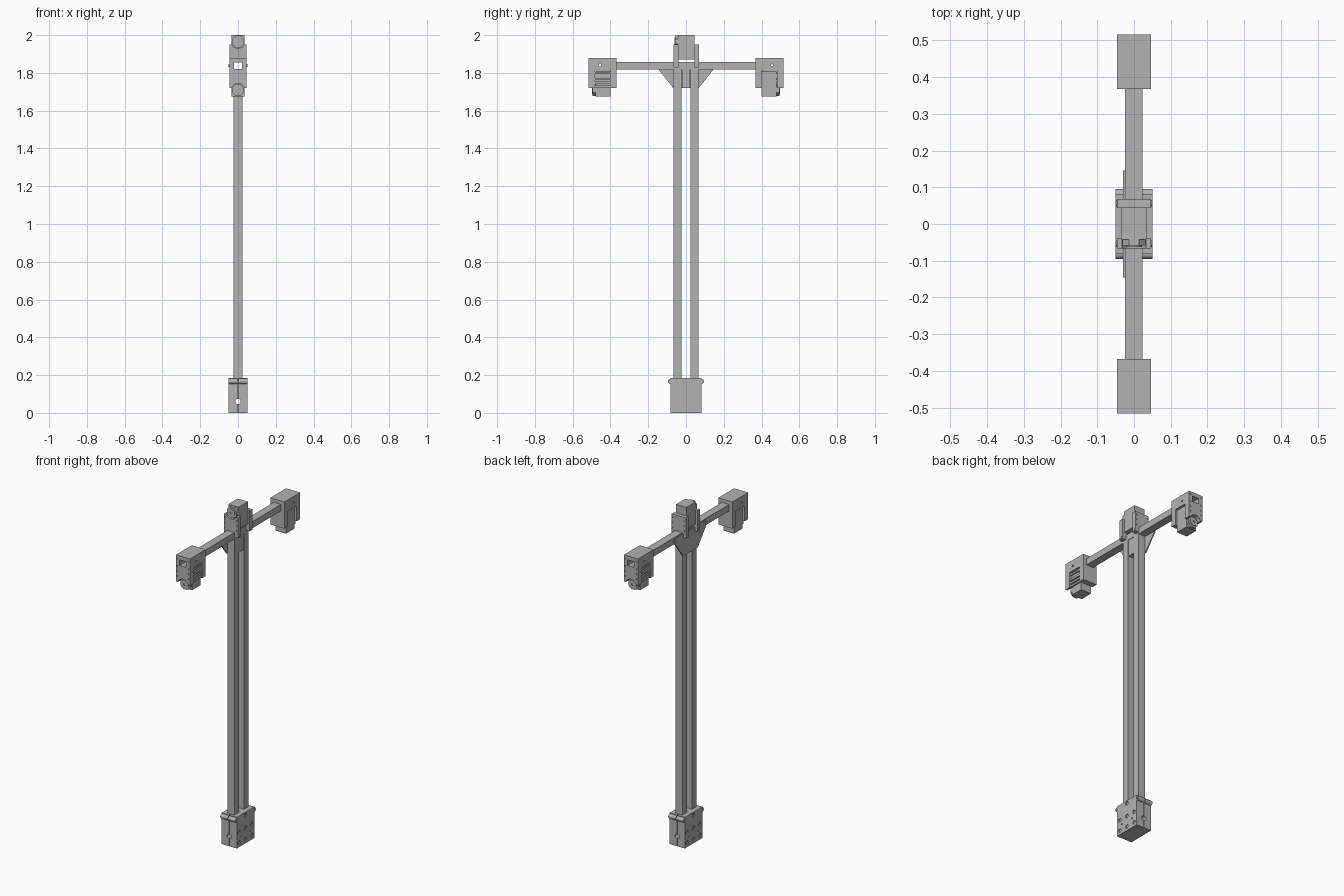
import bpy
import bmesh
from math import pi
from mathutils import Matrix, Vector

cube = bpy.data.objects.get("Cube")
if cube:
    bpy.data.objects.remove(cube, do_unlink=True)

grey = bpy.data.materials.new("machine_grey")
grey.use_nodes = True
grey.diffuse_color = (0.45, 0.45, 0.45, 1)
grey.node_tree.nodes["Principled BSDF"].inputs["Base Color"].default_value = (0.45, 0.45, 0.45, 1)
parts = []


def finish(name, bm):
    bmesh.ops.recalc_face_normals(bm, faces=bm.faces)
    mesh = bpy.data.meshes.new(name)
    bm.to_mesh(mesh)
    bm.free()
    mesh.materials.append(grey)
    obj = bpy.data.objects.new(name, mesh)
    bpy.context.collection.objects.link(obj)
    parts.append(obj)
    return obj


def box(name, x, y, z, s=1):
    """Box from (low, high) ranges; s=-1 turns it half a turn about z."""
    bm = bmesh.new()
    bmesh.ops.create_cube(bm, size=1)
    for v in bm.verts:
        v.co = Vector((s * (x[0] if v.co.x < 0 else x[1]),
                       s * (y[0] if v.co.y < 0 else y[1]),
                       z[0] if v.co.z < 0 else z[1]))
    return finish(name, bm)


def rod(name, axis, span, a, z, r, sides=24, s=1):
    """Cylinder along x or y; a is its place on the other level axis."""
    bm = bmesh.new()
    bmesh.ops.create_cone(bm, cap_ends=True, segments=sides, radius1=r, radius2=r,
                          depth=span[1] - span[0])
    bmesh.ops.rotate(bm, verts=bm.verts, matrix=Matrix.Rotation(pi / sides, 3, "Z"))
    mid = (span[0] + span[1]) / 2
    turn = Matrix.Rotation(pi / 2, 3, "Y" if axis == "x" else "X")
    place = (mid, a, z) if axis == "x" else (a, mid, z)
    bmesh.ops.rotate(bm, verts=bm.verts, matrix=turn)
    bmesh.ops.translate(bm, verts=bm.verts, vec=place)
    if s < 0:
        bmesh.ops.rotate(bm, verts=bm.verts, matrix=Matrix.Rotation(pi, 3, "Z"))
    return finish(name, bm)


def cut(obj, cutters):
    """Subtract the cutters, bake the result and drop the cutters."""
    for c in cutters:
        c.hide_render = True
        mod = obj.modifiers.new("cut", "BOOLEAN")
        mod.operation = "DIFFERENCE"
        mod.solver = "EXACT"
        mod.object = c
    graph = bpy.context.evaluated_depsgraph_get()
    mesh = bpy.data.meshes.new_from_object(obj.evaluated_get(graph))
    obj.modifiers.clear()
    obj.data = mesh
    for c in cutters:
        parts.remove(c)
        bpy.data.objects.remove(c, do_unlink=True)


def servo(prefix, y_face, y_back, z_low, z_high, z_axis, s=1):
    """Motor body with an eight-sided gear boss and a round horn."""
    box(prefix + "_motor", (-.034, .034), (y_face, y_back), (z_low, z_high), s)
    rod(prefix + "_gear_boss", "y", (y_face - .016, y_face + .004), 0, z_axis, .034, 8, s)
    horn = rod(prefix + "_horn", "y", (y_face - .02, y_face - .01), 0, z_axis, .022, 24, s)
    cut(horn, [rod("screw_hole", "y", (y_face - .03, y_face - .014), 0, z_axis, .008, 12, s)])


# Twin posts
for side, y in (("front", -.045), ("back", .045)):
    box(side + "_post", (-.023, .023), (y - .021, y + .021), (.1, 1.818))

# Hollow cross arm
arm = box("cross_arm", (-.024, .023), (-.375, .375), (1.818, 1.857))
cut(arm, [box("bore", (-.02, .02), (-.4, .4), (1.821, 1.854))])

# Base clamp with slits, pin hole and counterbores
base = box("base_clamp", (-.05, .05), (-.082, .082), (0, .185))
cutters = [rod("pin_hole", "y", (-.1, .1), 0, .06, .014)]
for s in (1, -1):
    cutters.append(box("slit", (-.002, .002), (-.1, -.068), (-.01, .2), s))
    for y in (-.06, 0, .06):
        for z in (.025, .09):
            cutters.append(rod("counterbore", "x", (.044, .06), y, z, .011, 16, s))
    for y in (-.042, .042):
        cutters.append(rod("small_hole", "x", (.044, .06), y, .058, .005, 12, s))
    cutters.append(rod("counterbore", "x", (.044, .06), 0, .168, .011, 16, s))
cut(base, cutters)
for s, side in ((1, "front"), (-1, "back")):
    for x0, x1, half in ((-.05, -.002, "right"), (.002, .05, "left")):
        ear = rod(f"{side}_{half}_clamp_ear", "x", (x0, x1), -.081 * s, .167, .014)
        outer = -.06 if x0 < 0 else .044
        cut(ear, [rod("ear_hole", "x", (outer, outer + .016), -.081 * s, .167, .008, 16)])

# Gusset plate on one side, with a key between the posts
bm = bmesh.new()
outline = [(-.145, 1.85), (-.145, 1.818), (-.068, 1.72), (.068, 1.72), (.145, 1.818), (.145, 1.85)]
face = bm.faces.new([bm.verts.new((-.03, y, z)) for y, z in outline])
new = bmesh.ops.extrude_face_region(bm, geom=[face])["geom"]
bmesh.ops.translate(bm, vec=(.007, 0, 0), verts=[v for v in new if isinstance(v, bmesh.types.BMVert)])
finish("gusset_plate", bm)
box("gusset_key", (-.025, .02), (-.022, .022), (1.72, 1.818))

# Centre mount: two plates around the arm and an upright motor
for side, y0, y1 in (("front", -.067, -.04), ("back", .044, .068)):
    plate = box(side + "_mount_plate", (-.046, .046), (y0, y1), (1.828, 1.95))
    cutters = [box("bore", (-.02, .02), (y0 - .01, y1 + .01), (1.821, 1.854))]
    outer, depth = (y0 - .01, y0 + .005) if y0 < 0 else (y1 - .005, y1 + .01)
    for x in (-.039, .039):
        for z in (1.87, 1.9, 1.93):
            cutters.append(rod("bolt_hole", "y", (outer, depth), x, z, .004, 10))
    if y0 < 0:
        cutters.append(rod("arch", "y", (y0 - .01, y1 + .01), 0, 1.966, .036))
    cut(plate, cutters)
    for s in (1, -1):
        rod(side + "_mount_bolt", "x", (.04, .049), (y0 + y1) / 2 * s, 1.839, .009, 16, s)
servo("centre", -.042, .045, 1.87, 2.0, 1.966)

# End units, each a housing with a hanging motor
for s, side in ((1, "front"), (-1, "back")):
    housing = box(side + "_housing", (-.046, .046), (-.515, -.368), (1.72, 1.878), s)
    cutters = [
        box("slot", (-.06, .06), (-.482, -.4), (1.7, 1.812), s),
        box("bore", (-.021, .021), (-.53, -.35), (1.821, 1.855), s),
        rod("arch", "y", (-.53, -.47), 0, 1.709, .036, 24, s),
        rod("side_hole", "x", (-.06, .06), -.455, 1.84, .006, 12, s),
    ]
    for x in (-.037, .037):
        for z in (1.755, 1.785, 1.815, 1.86):
            cutters.append(rod("bolt_hole", "y", (-.53, -.51), x, z, .004, 10, s))
    cut(housing, cutters)
    servo(side, -.478, -.4, 1.675, 1.81, 1.709, s)
    for i, z in enumerate((1.728, 1.748, 1.768, 1.8)):
        box(f"{side}_motor_rib_{i + 1}", (.034, .042), (-.482, -.4), (z - .006, z + .006), s)

# Smooth the round parts and keep the edges sharp
bpy.ops.object.select_all(action="DESELECT")
for obj in parts:
    obj.select_set(True)
bpy.context.view_layer.objects.active = parts[0]
bpy.ops.object.shade_smooth_by_angle(angle=pi / 6)
